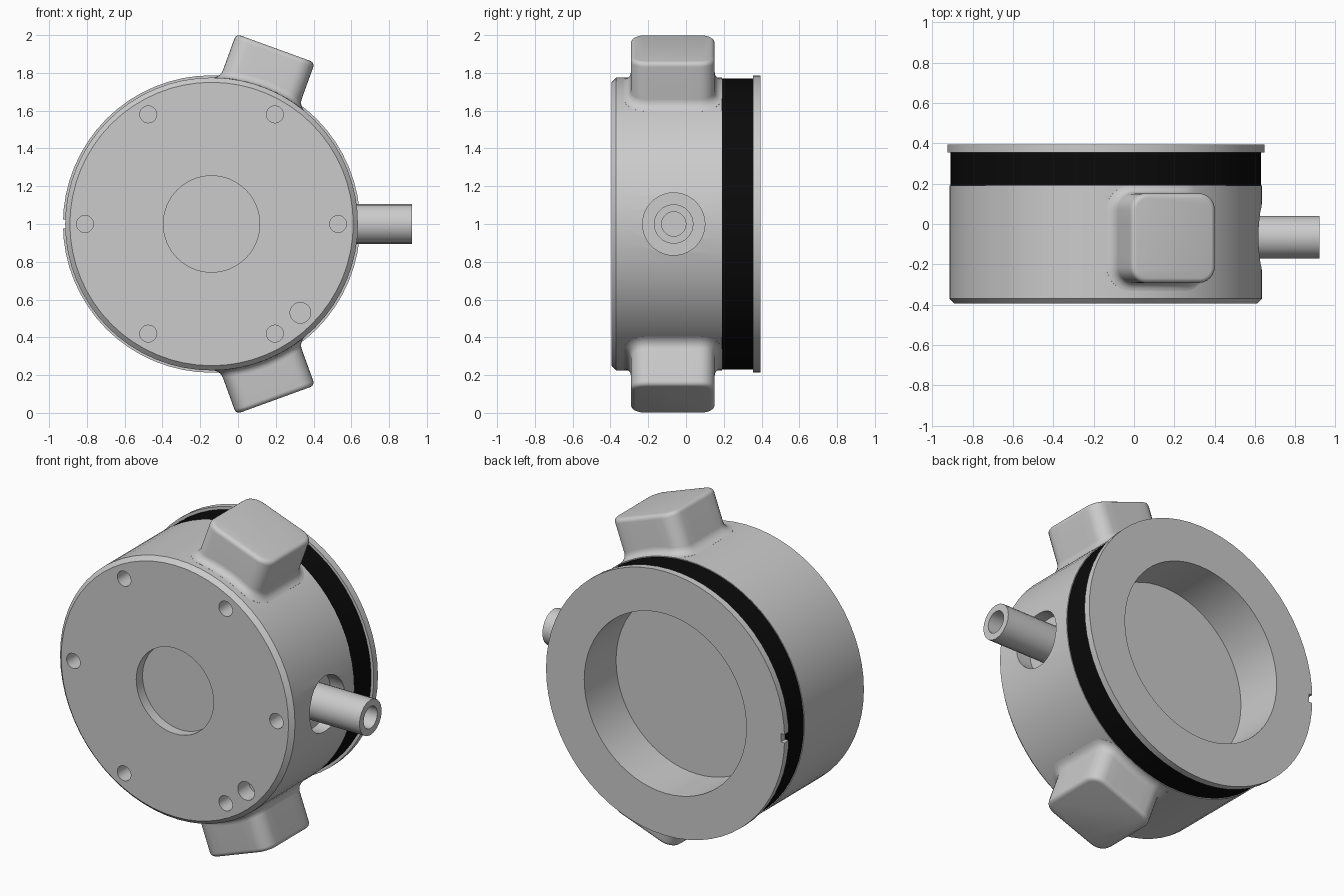
import bpy, bmesh
from math import sin, cos, pi, sqrt, radians
from mathutils import Vector

if "Cube" in bpy.data.objects:
    bpy.data.objects.remove(bpy.data.objects["Cube"])

CX, CZ, R = -0.14, 1.0, 0.775      # housing axis (along y) and radius


def finish(bm, name, angle=35):
    bmesh.ops.recalc_face_normals(bm, faces=bm.faces)
    me = bpy.data.meshes.new(name)
    bm.to_mesh(me)
    bm.free()
    ob = bpy.data.objects.new(name, me)
    bpy.context.collection.objects.link(ob)
    return ob


def smooth(ob, angle=30):
    bpy.ops.object.select_all(action='DESELECT')
    ob.select_set(True)
    bpy.context.view_layer.objects.active = ob
    bpy.ops.object.shade_smooth_by_angle(angle=radians(angle))


def lathe(name, profile, n, origin, axis='y', closed=False):
    """Revolve (radius, position) points; radius 0 ends become caps."""
    bm = bmesh.new()

    def point(r, t, a):
        if axis == 'y':
            return Vector((r * cos(a), t, r * sin(a))) + origin
        return Vector((t, r * cos(a), r * sin(a))) + origin

    rings = [[bm.verts.new(point(r, t, 2 * pi * k / n)) for k in range(n)]
             for r, t in profile]
    pairs = list(zip(rings, rings[1:]))
    if closed:
        pairs.append((rings[-1], rings[0]))
    else:
        bm.faces.new(rings[0])
        bm.faces.new(rings[-1])
    for a, b in pairs:
        for k in range(n):
            j = (k + 1) % n
            bm.faces.new((a[k], a[j], b[j], b[k]))
    return finish(bm, name)


def cut(target, cutter):
    cutter.hide_render = True
    mod = target.modifiers.new("cut", 'BOOLEAN')
    mod.operation = 'DIFFERENCE'
    mod.solver = 'EXACT'
    mod.object = cutter
    bpy.context.view_layer.objects.active = target
    bpy.ops.object.modifier_apply(modifier=mod.name)
    bpy.data.objects.remove(cutter)


C = Vector((CX, 0, CZ))

# Housing: shallow front recess, chamfered rim, band groove, rear bore
housing = lathe("housing", [
    (0.255, -0.335), (0.255, -0.395), (0.75, -0.395), (R, -0.37), (R, 0.19),
    (0.74, 0.19), (0.74, 0.355), (0.787, 0.355), (0.787, 0.395),
    (0.535, 0.395), (0.535, 0.095)], 64, C)

# Six screw holes and one larger pin hole in the front face
holes = [(CX + 0.67 * cos(k * pi / 3), CZ + 0.67 * sin(k * pi / 3), 0.045)
         for k in range(6)] + [(0.33, 0.53, 0.055)]
for x, z, r in holes:
    cut(housing, lathe("hole_cutter", [(r, -0.5), (r, -0.29)], 20, Vector((x, 0, z))))

# Counterbore around the cable outlet
cut(housing, lathe("outlet_cutter", [(0.165, 0.54), (0.165, 0.8)], 40,
                   Vector((0, -0.065, CZ)), 'x'))

# Alignment notch in the rear flange
bm = bmesh.new()
bmesh.ops.create_cube(bm, size=1)
for v in bm.verts:
    v.co = Vector((v.co.x * 0.05 - 0.927, v.co.y * 0.1 + 0.39, v.co.z * 0.05 + CZ))
cut(housing, finish(bm, "notch_cutter"))
smooth(housing)

# Black sealing band
band = lathe("sealing_band", [(0.77, 0.19), (0.77, 0.355), (0.745, 0.355), (0.745, 0.19)],
             64, C, closed=True)
black = bpy.data.materials.new("black_rubber")
black.diffuse_color = (0.003, 0.003, 0.003, 1)
black.use_nodes = True
black.node_tree.nodes["Principled BSDF"].inputs["Base Color"].default_value = black.diffuse_color
band.data.materials.append(black)
smooth(band)

# Outlet tube with a blind bore
tube = lathe("outlet_tube", [(0.105, 0.53), (0.105, 0.92), (0.065, 0.92), (0.065, 0.56)],
             20, Vector((0, -0.065, CZ)), 'x')
smooth(tube)


def rounded_square(half, rad, seg=6):
    pts = []
    for q in range(4):
        mx, my = [(1, 1), (-1, 1), (-1, -1), (1, -1)][q]
        for k in range(seg + 1):
            a = (q + k / seg) * pi / 2
            pts.append((mx * (half - rad) + rad * cos(a), my * (half - rad) + rad * sin(a)))
    # extra points along the sides so the foot follows the housing curve
    out = []
    for i, p in enumerate(pts):
        out.append(p)
        q = pts[(i + 1) % len(pts)]
        if i % (seg + 1) == seg:
            out += [(p[0] + (q[0] - p[0]) * t / 5, p[1] + (q[1] - p[1]) * t / 5)
                    for t in range(1, 5)]
    return out


def lug(name, side):
    tilt, half, rad, f, e, top = radians(20), 0.222, 0.08, 0.04, 0.025, 0.99
    radial = Vector((sin(tilt), 0, side * cos(tilt)))
    tangent = Vector((cos(tilt), 0, -side * sin(tilt)))
    bm = bmesh.new()
    loops = []

    def ring(grow, height):
        loops.append([bm.verts.new(C + tangent * u + Vector((0, v - 0.07, 0)) + radial * height(u))
                      for u, v in rounded_square(half + grow, rad + grow)])

    ring(f, lambda u: sqrt(R * R - u * u) - 0.02)
    for k in range(6):                       # foot fillet hugging the housing
        a = k / 5 * pi / 2
        ring(f * (1 - sin(a)), lambda u: sqrt(R * R - u * u) + f * (1 - cos(a)))
    for k in range(5):                       # rounded top edge
        a = k / 4 * pi / 2
        ring(-e * (1 - cos(a)), lambda u: top - e * (1 - sin(a)))
    for a, b in zip(loops, loops[1:]):
        for i in range(len(a)):
            j = (i + 1) % len(a)
            bm.faces.new((a[i], a[j], b[j], b[i]))
    bm.faces.new(loops[-1])
    smooth(finish(bm, name), 40)


# Two mounting lugs, mirrored above and below the axis
lug("upper_lug", 1)
lug("lower_lug", -1)
